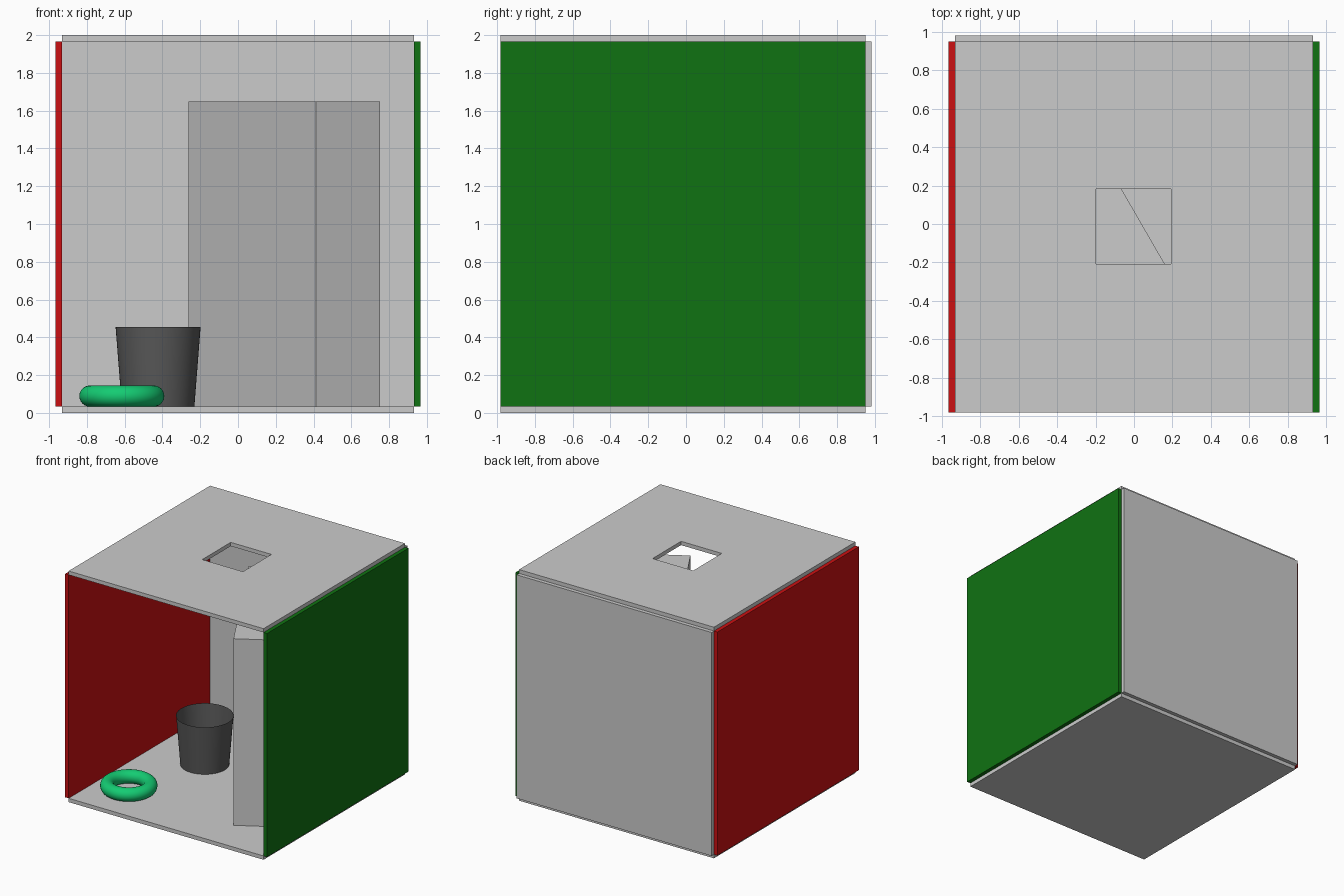
import bpy, bmesh, math

if "Cube" in bpy.data.objects:
    bpy.data.objects.remove(bpy.data.objects["Cube"])


def material(name, rgb):
    m = bpy.data.materials.new(name)
    m.diffuse_color = (*rgb, 1)
    m.use_nodes = True
    m.node_tree.nodes["Principled BSDF"].inputs["Base Color"].default_value = m.diffuse_color
    return m


RED = material("red", (0.6, 0.005, 0.006))
GREEN = material("green", (0.005, 0.17, 0.006))
BRIGHT = material("bright_green", (0.007, 0.6, 0.17))
DARK = material("dark_grey", (0.1, 0.1, 0.1))


def box(name, x, y, z, mat=None, turn=0):
    """Box from (min, max) ranges, optionally turned about its own centre."""
    mid = [(a + b) / 2 for a, b in (x, y, z)]
    bpy.ops.mesh.primitive_cube_add(size=1, location=mid)
    ob = bpy.context.object
    ob.name = name
    ob.dimensions = [b - a for a, b in (x, y, z)]
    bpy.ops.object.transform_apply(location=False, rotation=False, scale=True)
    ob.rotation_euler.z = turn
    if mat:
        ob.data.materials.append(mat)
    return ob


# Room shell, open at the front
X, T = 0.933, 0.033
Y0, Y1 = -0.983, 0.95
box("floor", (-X, X), (Y0, Y1), (0, T))
ceiling = box("ceiling", (-X, X), (Y0, Y1), (2 - T, 2))
box("back_wall", (-X, X), (Y1, Y1 + T), (T, 2 - T))
box("left_wall", (-X - T, -X), (Y0, Y1), (T, 2 - T), RED)
box("right_wall", (X, X + T), (Y0, Y1), (T, 2 - T), GREEN)

# Square light opening in the ceiling
cutter = box("opening_cutter", (-0.197, 0.193), (-0.208, 0.182), (1.9, 2.1))
cutter.hide_render = True
mod = ceiling.modifiers.new("opening", "BOOLEAN")
mod.operation, mod.object, mod.solver = "DIFFERENCE", cutter, "EXACT"
bpy.context.view_layer.objects.active = ceiling
bpy.ops.object.modifier_apply(modifier=mod.name)
bpy.data.objects.remove(cutter)

# Tall block, turned 30 degrees
cx, cy, w, d = 0.245, 0.03, 0.39, 1.35
box("tall_block", (cx - w / 2, cx + w / 2), (cy - d / 2, cy + d / 2),
    (T, 1.648), turn=math.radians(30))

# Open tapered bucket
bpy.ops.mesh.primitive_cone_add(vertices=64, radius1=0.192, radius2=0.225,
                                depth=0.422, location=(-0.423, 0.15, T + 0.211))
bucket = bpy.context.object
bucket.name = "bucket"
bm = bmesh.new()
bm.from_mesh(bucket.data)
bm.faces.ensure_lookup_table()
top = max(bm.faces, key=lambda f: f.calc_center_median().z)
bmesh.ops.delete(bm, geom=[top], context="FACES_ONLY")
bm.to_mesh(bucket.data)
bm.free()
bucket.data.materials.append(DARK)
bpy.ops.object.shade_smooth_by_angle(angle=math.radians(40))

# Ring lying on the floor
bpy.ops.mesh.primitive_torus_add(major_radius=0.169, minor_radius=0.056,
                                 major_segments=64, minor_segments=24,
                                 location=(-0.615, -0.615, T + 0.056))
ring = bpy.context.object
ring.name = "ring"
ring.data.materials.append(BRIGHT)
bpy.ops.object.shade_smooth_by_angle(angle=math.radians(60))
